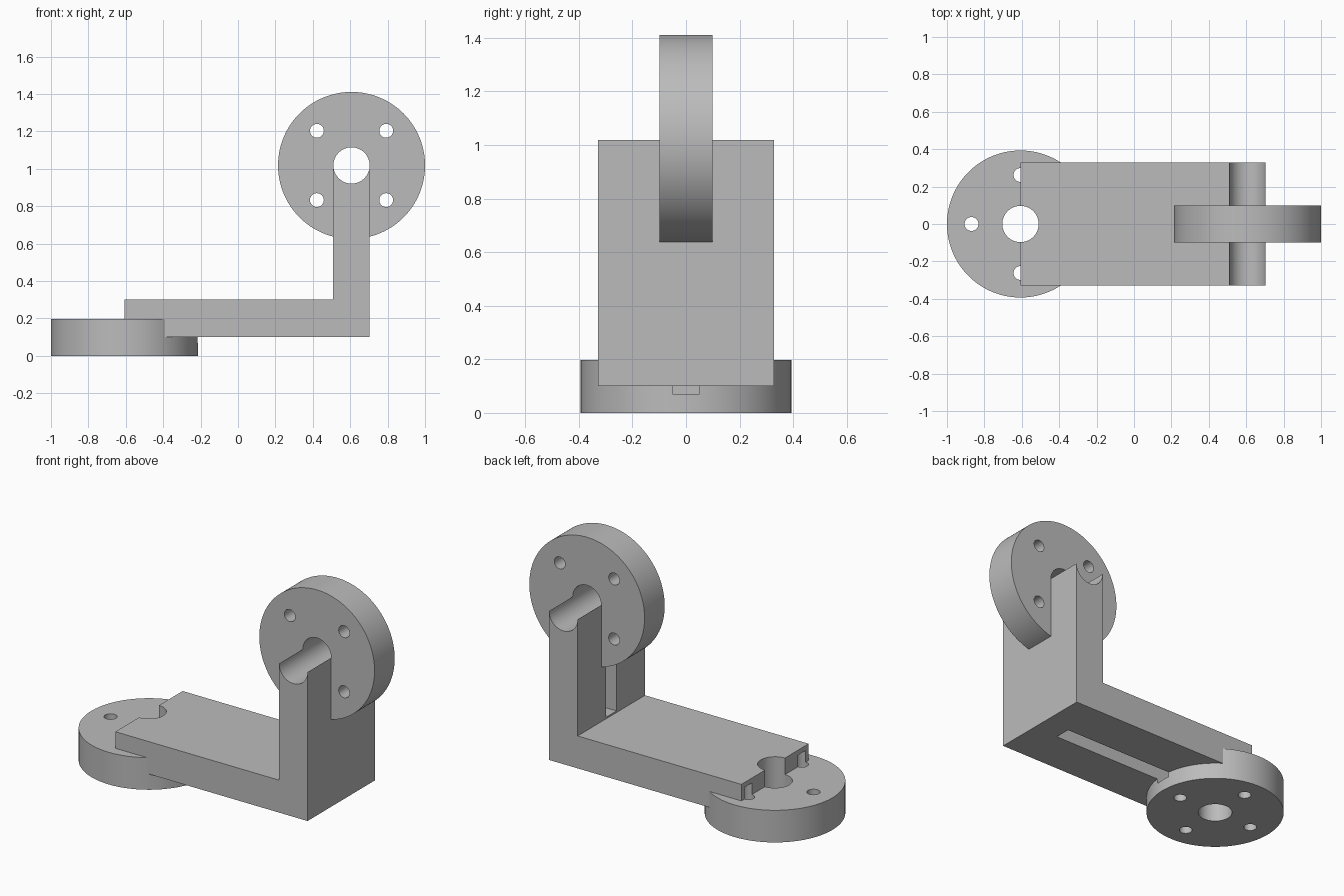
import bpy, bmesh, math
from mathutils import Matrix, Vector

if "Cube" in bpy.data.objects:
    bpy.data.objects.remove(bpy.data.objects["Cube"])

CX, R, HOLE, BOLT, PITCH = 0.607, 0.393, 0.097, 0.037, 0.262
TOP = 1.018

grey = bpy.data.materials.new("plain grey")
grey.diffuse_color = (0.5, 0.5, 0.5, 1)
grey.use_nodes = True
grey.node_tree.nodes["Principled BSDF"].inputs["Base Color"].default_value = grey.diffuse_color


def make(name, bm):
    bmesh.ops.recalc_face_normals(bm, faces=bm.faces)
    me = bpy.data.meshes.new(name)
    bm.to_mesh(me)
    bm.free()
    me.materials.append(grey)
    ob = bpy.data.objects.new(name, me)
    bpy.context.collection.objects.link(ob)
    return ob


def cylinder(name, a, b, radius, n=96):
    a, b = Vector(a), Vector(b)
    rot = (b - a).to_track_quat('Z', 'Y').to_matrix().to_4x4()
    bm = bmesh.new()
    bmesh.ops.create_cone(bm, cap_ends=True, segments=n, radius1=radius, radius2=radius,
                          depth=(b - a).length, matrix=Matrix.Translation((a + b) / 2) @ rot)
    return make(name, bm)


def box(name, lo, hi):
    lo, hi = Vector(lo), Vector(hi)
    bm = bmesh.new()
    bmesh.ops.create_cube(bm, size=1, matrix=Matrix.Translation((lo + hi) / 2)
                          @ Matrix.Diagonal((*(hi - lo), 1)))
    return make(name, bm)


def combine(target, tool, op):
    tool.hide_render = True
    mod = target.modifiers.new(op, 'BOOLEAN')
    mod.operation, mod.solver, mod.object = op, 'EXACT', tool
    bpy.context.view_layer.objects.active = target
    bpy.ops.object.modifier_apply(modifier=mod.name)
    bpy.data.objects.remove(tool)


# L-shaped arm, extruded across y
bm = bmesh.new()
profile = [(-CX, 0.1), (0.704, 0.1), (0.704, TOP), (0.509, TOP), (0.509, 0.3), (-CX, 0.3)]
face = bm.faces.new([bm.verts.new((x, -0.328, z)) for x, z in profile])
ext = bmesh.ops.extrude_face_region(bm, geom=[face])
bmesh.ops.translate(bm, vec=(0, 0.656, 0),
                    verts=[v for v in ext["geom"] if isinstance(v, bmesh.types.BMVert)])
bracket = make("angle_bracket", bm)

# Flat base flange and upright flange
combine(bracket, cylinder("base_flange", (-CX, 0, 0), (-CX, 0, 0.198), R, 128), 'UNION')
combine(bracket, cylinder("upright_flange", (CX, -0.098, TOP), (CX, 0.098, TOP), R, 128), 'UNION')

# Shaft holes
cutters = [cylinder("base_bore", (-CX, 0, -0.1), (-CX, 0, 0.5), HOLE, 64),
           cylinder("upright_bore", (CX, -0.6, TOP), (CX, 0.6, TOP), HOLE, 64)]

# Bolt holes: on the axes in the base, on the diagonals in the upright
for i in range(4):
    a = i * math.pi / 2
    x, y = -CX + PITCH * math.cos(a), PITCH * math.sin(a)
    cutters.append(cylinder("base_bolt_hole", (x, y, -0.1), (x, y, 0.27), BOLT, 32))
    a += math.pi / 4
    x, z = CX + PITCH * math.cos(a), TOP + PITCH * math.sin(a)
    cutters.append(cylinder("upright_bolt_hole", (x, -0.2, z), (x, 0.2, z), BOLT, 32))

# Cable channels under the arm and up the inner face
cutters.append(box("arm_channel", (-0.44, -0.05, 0.07), (0.535, 0.05, 0.27)))
cutters.append(box("upright_channel", (0.478, -0.05, 0.31), (0.67, 0.05, 0.85)))

for c in cutters:
    combine(bracket, c, 'DIFFERENCE')

bpy.ops.object.select_all(action='DESELECT')
bracket.select_set(True)
bpy.context.view_layer.objects.active = bracket
bpy.ops.object.shade_smooth_by_angle(angle=math.radians(30))
